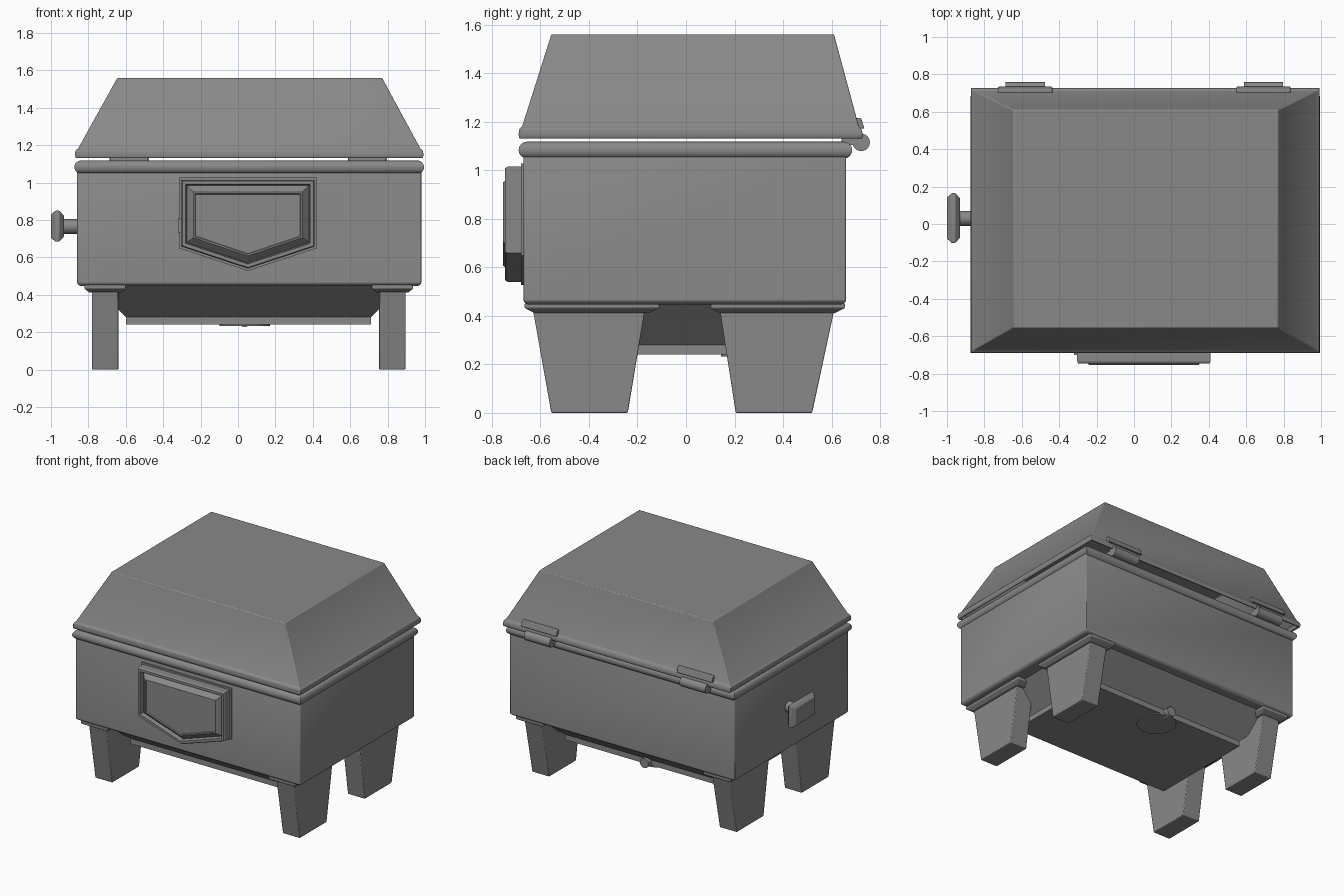
import bpy, bmesh, math

if "Cube" in bpy.data.objects:
    bpy.data.objects.remove(bpy.data.objects["Cube"])

CX = 0.06  # middle of the body across x
grey = bpy.data.materials.new("dark grey metal")
grey.diffuse_color = (0.25, 0.25, 0.25, 1)
grey.use_nodes = True
grey.node_tree.nodes["Principled BSDF"].inputs["Base Color"].default_value = grey.diffuse_color


def finish(name, bm, bevel=0.0, segments=2, smooth=True, shell=0.0):
    bmesh.ops.recalc_face_normals(bm, faces=bm.faces)
    mesh = bpy.data.meshes.new(name)
    bm.to_mesh(mesh)
    bm.free()
    obj = bpy.data.objects.new(name, mesh)
    bpy.context.collection.objects.link(obj)
    mesh.materials.append(grey)
    if shell:
        mod = obj.modifiers.new("shell", 'SOLIDIFY')
        mod.thickness, mod.offset = shell, -1
    if bevel:
        mod = obj.modifiers.new("bevel", 'BEVEL')
        mod.width, mod.segments, mod.limit_method = bevel, segments, 'ANGLE'
        mod.angle_limit = math.radians(25)
    if smooth:
        bpy.ops.object.select_all(action='DESELECT')
        obj.select_set(True)
        bpy.context.view_layer.objects.active = obj
        bpy.ops.object.shade_smooth_by_angle(angle=math.radians(35))
    return obj


def loft(name, loops, cap_start=True, cap_end=True, closed=False, **kw):
    """Skin equal-length point loops in order."""
    bm = bmesh.new()
    rings = [[bm.verts.new(p) for p in loop] for loop in loops]
    n = len(rings[0])
    pairs = list(zip(rings, rings[1:]))
    if closed:
        pairs.append((rings[-1], rings[0]))
    for a, b in pairs:
        for i in range(n):
            j = (i + 1) % n
            bm.faces.new((a[i], a[j], b[j], b[i]))
    if not closed:
        if cap_start:
            bm.faces.new(rings[0][::-1])
        if cap_end:
            bm.faces.new(rings[-1])
    return finish(name, bm, **kw)


def rect(x0, x1, y0, y1, z):
    return [(x0, y0, z), (x1, y0, z), (x1, y1, z), (x0, y1, z)]


def box(name, x0, x1, y0, y1, z0, z1, **kw):
    return loft(name, [rect(x0, x1, y0, y1, z0), rect(x0, x1, y0, y1, z1)], **kw)


def cylinder(name, axis, start, length, r, sides=24, **kw):
    loops = []
    for d in (0, length):
        ring = []
        for i in range(sides):
            a = math.tau * i / sides
            off = [r * math.cos(a), r * math.sin(a)]
            off.insert(axis, d)
            ring.append([s + o for s, o in zip(start, off)])
        loops.append(ring)
    return loft(name, loops, **kw)


# Firebox: open-topped shell
loft("firebox", [rect(-0.845, 0.965, -0.655, 0.645, 0.447),
                 rect(-0.86, 0.98, -0.67, 0.66, 0.46),
                 rect(-0.86, 0.98, -0.67, 0.66, 1.09)],
     cap_end=False, shell=0.02, bevel=0.006)

# Rounded rim round the firebox mouth
section = [(0.035 * math.cos(math.tau * i / 16), 0.035 * math.sin(math.tau * i / 16))
           for i in range(16)]
loft("rim", [rect(-0.84 - o, 0.96 + o, -0.655 - o, 0.65 + o, 1.083 + h)
             for o, h in section], closed=True)

# Lid: flange below, sloping sides above, hollow inside
loft("lid", [rect(-0.868, 0.988, -0.688, 0.726, 1.13),
             rect(-0.872, 0.992, -0.69, 0.728, 1.15),
             rect(-0.868, 0.988, -0.686, 0.722, 1.172),
             rect(-0.855, 0.975, -0.675, 0.712, 1.182),
             rect(-0.645, 0.77, -0.555, 0.61, 1.56)],
     cap_start=False, shell=0.02, bevel=0.007)

# Sloping underside and ash pan
loft("funnel", [rect(-0.77, 0.88, -0.60, 0.59, 0.45),
                rect(-0.60, 0.71, -0.40, 0.40, 0.28)], cap_start=False, smooth=False)
box("ash_pan", -0.60, 0.71, -0.40, 0.40, 0.24, 0.285, smooth=False)
cylinder("drain_cover", 2, (0.035, 0.28, 0.233), 0.01, 0.135, 32)
cylinder("drain_spout", 1, (0.035, 0.37, 0.262), 0.07, 0.035, 20)

# Four tapered legs, each with a mounting foot plate on top
for side, x0 in (("left", -0.78), ("right", 0.755)):
    x1 = x0 + 0.14
    for end, top, low, plate in (("front", (-0.63, -0.17), (-0.555, -0.24), (-0.665, -0.11)),
                                 ("back", (0.14, 0.61), (0.205, 0.52), (0.10, 0.655))):
        loft(f"{end}_{side}_leg", [rect(x0, x1, *low, 0), rect(x0, x1, *top, 0.42)],
             bevel=0.005)
        loft(f"{end}_{side}_leg_mount",
             [rect(x0 - 0.015, x1 + 0.015, plate[0] + 0.04, plate[1] - 0.04, 0.412),
              rect(x0 - 0.04, x1 + 0.04, *plate, 0.432),
              rect(x0 - 0.04, x1 + 0.04, *plate, 0.452)], bevel=0.004)


# Front door: five-sided frame, groove and raised panel
def shield(inset, y):
    w = 0.357 - inset
    top, shoulder, tip = 1.015 - inset, 0.658 + inset * 0.72, 0.54 + inset * 1.03
    return [(CX - 0.007 + px, y, pz) for px, pz in
            ((-w, top), (-w, shoulder), (0, tip), (w, shoulder), (w, top))]


loft("door", [shield(0, -0.66), shield(0, -0.735), shield(0.006, -0.745),
              shield(0.024, -0.745), shield(0.03, -0.715), shield(0.066, -0.755),
              shield(0.074, -0.755), shield(0.078, -0.748)], smooth=False)
loft("door_backing", [shield(-0.012, -0.66), shield(-0.012, -0.68)], smooth=False)
box("door_latch", -0.32, -0.29, -0.70, -0.66, 0.73, 0.81)

# Side damper: rod with a chamfered rectangular knob
cylinder("damper_rod", 0, (-0.95, 0.03, 0.765), 0.11, 0.04)
loft("damper_knob", [[(x, 0.032 - hy, 0.767 - hz), (x, 0.032 + hy, 0.767 - hz),
                      (x, 0.032 + hy, 0.767 + hz), (x, 0.032 - hy, 0.767 + hz)]
                     for x, hy, hz in ((-1.0, 0.11, 0.063), (-0.975, 0.133, 0.083),
                                       (-0.955, 0.133, 0.083), (-0.93, 0.105, 0.055))],
     bevel=0.004)

# Two back hinges: barrel, lower leaf and upper leaf lying on the lid
for side, hx in (("left", -0.582), ("right", 0.692)):
    cylinder(f"{side}_hinge_barrel", 0, (hx - 0.105, 0.722, 1.115), 0.21, 0.036)
    box(f"{side}_hinge_lower_leaf", hx - 0.10, hx + 0.10, 0.64, 0.72, 1.105, 1.132)
    loft(f"{side}_hinge_upper_leaf",
         [rect(hx - 0.145, hx + 0.145, 0.69, 0.735, 1.172),
          rect(hx - 0.145, hx + 0.145, 0.685, 0.722, 1.215)], bevel=0.004)
